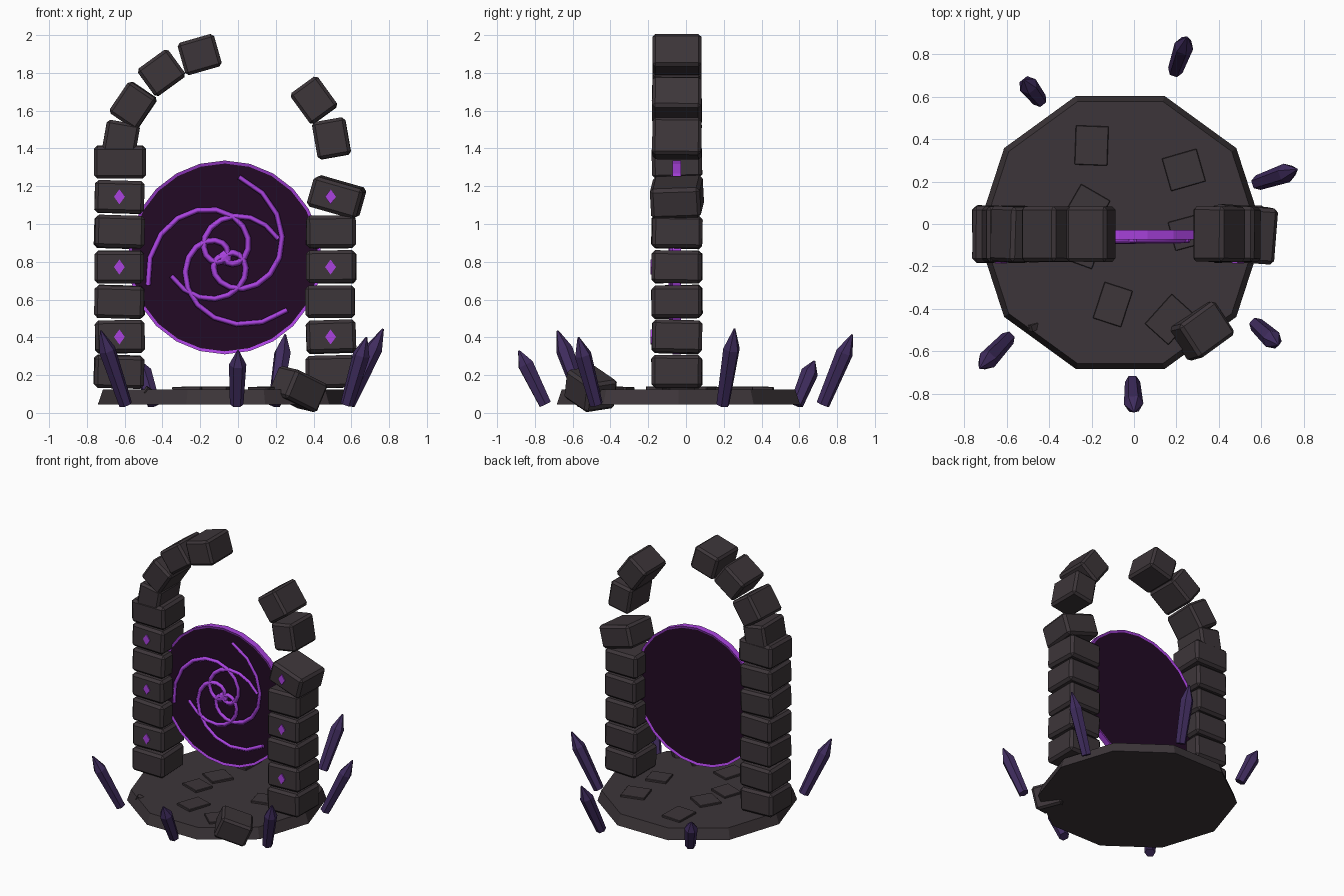
import bpy, bmesh, math, random
from mathutils import Vector, Matrix, Euler

if "Cube" in bpy.data.objects:
    bpy.data.objects.remove(bpy.data.objects["Cube"])

random.seed(4)
CX, CY = -0.065, -0.04          # centre of the plinth
PORTAL_Z, FRONT = 0.823, -0.07


def material(name, rgb):
    m = bpy.data.materials.new(name)
    m.diffuse_color = (*rgb, 1)
    m.use_nodes = True
    m.node_tree.nodes["Principled BSDF"].inputs["Base Color"].default_value = m.diffuse_color
    return m


STONE = material("dark_stone", (0.046, 0.036, 0.041))
GLOW = material("bright_purple", (0.40, 0.055, 0.74))
CRYSTAL = material("deep_violet", (0.052, 0.026, 0.115))
VOID = material("portal_dark", (0.016, 0.003, 0.018))


def finish(name, bm, *mats):
    bmesh.ops.recalc_face_normals(bm, faces=bm.faces)
    me = bpy.data.meshes.new(name)
    bm.to_mesh(me)
    bm.free()
    for m in mats:
        me.materials.append(m)
    ob = bpy.data.objects.new(name, me)
    bpy.context.collection.objects.link(ob)
    return ob


def block(name, loc, size, rot=(0, 0, 0), bevel=0.016, mat=STONE):
    bm = bmesh.new()
    bmesh.ops.create_cube(bm, size=1)
    bmesh.ops.scale(bm, vec=size, verts=bm.verts)
    ob = finish(name, bm, mat)
    ob.location = loc
    ob.rotation_euler = [math.radians(a) for a in rot]
    if bevel:
        mod = ob.modifiers.new("chipped_edges", 'BEVEL')
        mod.width, mod.segments = bevel, 1
    return ob


def jitter(a):
    return random.uniform(-a, a)


# Ten-sided plinth, slightly narrower at the top
bm = bmesh.new()
bmesh.ops.create_cone(bm, cap_ends=True, segments=10, radius1=0.677, radius2=0.65,
                      depth=0.078,
                      matrix=Matrix.Translation((CX, CY, 0.084)) @ Matrix.Rotation(math.pi / 2, 4, 'Z'))
finish("plinth", bm, STONE)

# Loose paving slabs: x, y, width, depth, turn
for x, y, w, d, turn in [(-0.20, 0.37, 0.155, 0.185, -2), (0.235, 0.255, 0.17, 0.16, 16),
                         (-0.10, -0.38, 0.14, 0.18, -18), (0.17, -0.45, 0.15, 0.19, -42),
                         (-0.22, 0.08, 0.16, 0.16, -30), (0.25, -0.04, 0.15, 0.14, 15),
                         (-0.25, -0.12, 0.16, 0.14, -20)]:
    block("paving_slab", (x, y, 0.127), (w, d, 0.022), (jitter(1), jitter(1), turn), 0.003)
block("stone_chip", (-0.475, -0.485, 0.115), (0.04, 0.03, 0.035), (20, 30, 25), 0)

# Pillars of stacked blocks
for side, x, count in [("left", -0.628, 7), ("right", 0.49, 5)]:
    for i in range(count):
        w = 0.275 if i == 6 else 0.262
        block(side + "_pillar_block", (x + jitter(0.004), -0.048, 0.218 + 0.185 * i),
              (w, 0.265, 0.172), (jitter(1.5), jitter(2), jitter(2)), 0.018)
block("slipped_block", (0.522, -0.048, 1.143), (0.272, 0.265, 0.165), (2, 16, -4), 0.018)

# Broken arch: x, z, lean
for x, z, lean in [(-0.622, 1.44, 10), (-0.555, 1.628, 34), (-0.405, 1.80, 54),
                   (-0.203, 1.897, 74), (0.495, 1.453, -10), (0.402, 1.655, -36)]:
    block("arch_block", (x, -0.048, z), (0.178, 0.26, 0.20), (jitter(1), lean, jitter(1.5)))

# Block fallen onto the plinth edge
block("fallen_block", (0.318, -0.505, 0.126), (0.225, 0.19, 0.165), (8, 22, 36))

# Diamond runes on the pillar fronts
for x in (-0.628, 0.49):
    for z in (0.402, 0.772, 1.144):
        bm = bmesh.new()
        bmesh.ops.create_cone(bm, cap_ends=True, segments=4, radius1=0.04, radius2=0.04, depth=0.009,
                              matrix=Matrix.Rotation(math.pi / 2, 4, 'X'))
        bmesh.ops.scale(bm, vec=(0.72, 1, 1), verts=bm.verts)
        finish("rune", bm, GLOW).location = (x, -0.183, z)

# Portal disc: glowing rim with dark recessed faces
bm = bmesh.new()
bmesh.ops.create_cone(bm, cap_ends=True, segments=24, radius1=0.513, radius2=0.513, depth=0.045,
                      matrix=Matrix.Translation((CX - 0.005, -0.05, PORTAL_Z)) @ Matrix.Rotation(math.pi / 2, 4, 'X'))
caps = [f for f in bm.faces if len(f.verts) > 4]
bmesh.ops.inset_individual(bm, faces=caps, thickness=0.016, depth=-0.006)
for f in caps:
    f.material_index = 1
finish("portal_disc", bm, GLOW, VOID)


# Swirl arms in relief on the portal front
def swirl(end_deg, radius, turn_deg, power, steps):
    cu = bpy.data.curves.new("swirl_arm", 'CURVE')
    cu.dimensions = '3D'
    cu.bevel_depth, cu.bevel_resolution = 0.016, 0
    cu.use_fill_caps = True
    sp = cu.splines.new('POLY')
    sp.points.add(steps)
    for i, p in enumerate(sp.points):
        t = i / steps
        a = math.radians(end_deg - turn_deg * (1 - t))
        r = radius * t ** power
        p.co = (CX - 0.005 + r * math.cos(a), FRONT - 0.006, PORTAL_Z + r * math.sin(a), 1)
        p.radius = 1.15 - 0.3 * t
    cu.materials.append(GLOW)
    ob = bpy.data.objects.new("swirl_arm", cu)
    bpy.context.collection.objects.link(ob)


for end in (80, 200, 320):
    swirl(end, 0.432, 300, 1.3, 15)
for end in (19, 199):
    swirl(end, 0.30, -230, 1.0, 12)

bm = bmesh.new()
bmesh.ops.create_icosphere(bm, subdivisions=1, radius=0.042)
bmesh.ops.scale(bm, vec=(1, 0.6, 1), verts=bm.verts)
finish("portal_core", bm, GLOW).location = (CX - 0.005, FRONT, PORTAL_Z)


# Leaning crystals: base point and tip
def crystal(base, tip):
    base, tip = Vector(base), Vector(tip)
    axis = tip - base
    length = axis.length
    bm = bmesh.new()
    rings = []
    for h, r in [(0, 0.036), (0.74, 0.046), (1, 0.005)]:
        rings.append([bm.verts.new((r * math.cos(k * math.pi / 3), r * math.sin(k * math.pi / 3), h * length))
                      for k in range(6)])
    for lo, hi in zip(rings, rings[1:]):
        for k in range(6):
            n = (k + 1) % 6
            bm.faces.new((lo[k], lo[n], hi[n], hi[k]))
    bm.faces.new(rings[0])
    bm.faces.new(rings[-1])
    ob = finish("crystal", bm, CRYSTAL)
    ob.location = base
    ob.rotation_euler = axis.to_track_quat('Z', 'Y').to_euler()


for base, tip in [((-0.595, -0.54, 0.045), (-0.727, -0.68, 0.435)),
                  ((-0.007, -0.745, 0.045), (0.0, -0.885, 0.33)),
                  ((0.577, -0.475, 0.045), (0.68, -0.57, 0.40)),
                  ((0.585, 0.195, 0.045), (0.768, 0.257, 0.445)),
                  ((0.195, 0.725, 0.045), (0.25, 0.88, 0.415)),
                  ((-0.445, 0.585, 0.045), (-0.52, 0.68, 0.275))]:
    crystal(base, tip)
